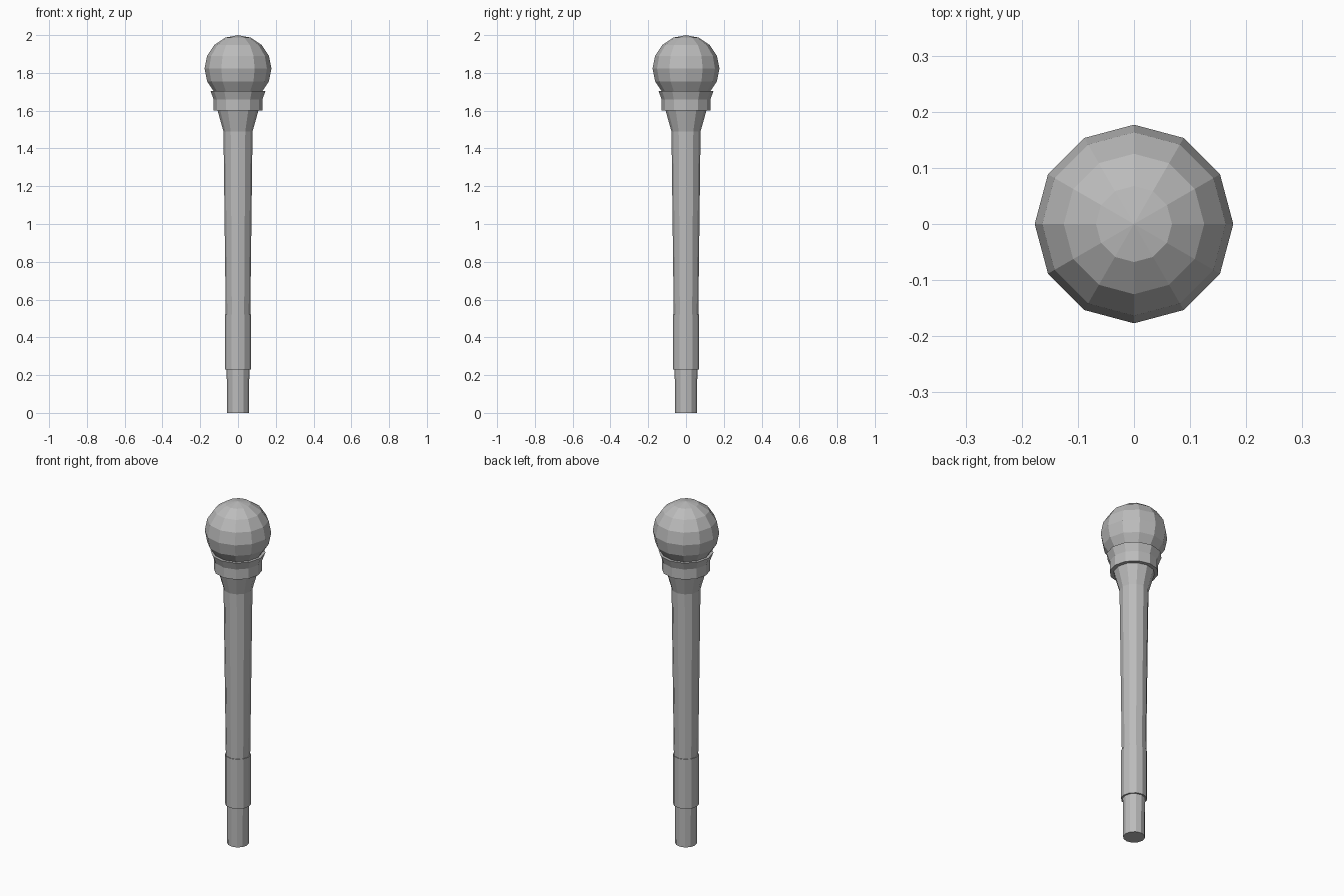
import bpy, bmesh, math
from mathutils import Matrix, Vector

cube = bpy.data.objects.get("Cube")
if cube:
    bpy.data.objects.remove(cube, do_unlink=True)

SIDES = 12

grey = bpy.data.materials.new("mid grey")
grey.use_nodes = True
colour = (0.5, 0.5, 0.5, 1)
grey.diffuse_color = colour
grey.node_tree.nodes["Principled BSDF"].inputs["Base Color"].default_value = colour


def finish(name, bm):
    bmesh.ops.recalc_face_normals(bm, faces=bm.faces)
    mesh = bpy.data.meshes.new(name)
    bm.to_mesh(mesh)
    bm.free()
    mesh.materials.append(grey)
    bpy.context.collection.objects.link(bpy.data.objects.new(name, mesh))


def turned(name, profile):
    """Closed faceted solid from (radius, height) rings, bottom to top."""
    bm = bmesh.new()
    rings = []
    for r, z in profile:
        angles = [math.tau * i / SIDES for i in range(SIDES)]
        rings.append([bm.verts.new((r * math.cos(a), r * math.sin(a), z)) for a in angles])
    for low, high in zip(rings, rings[1:]):
        for i in range(SIDES):
            j = (i + 1) % SIDES
            bm.faces.new((low[i], low[j], high[j], high[i]))
    bm.faces.new(rings[0])
    bm.faces.new(rings[-1])
    finish(name, bm)


# Handle, from the narrow tip up to the flared neck
turned("handle_tip", [(0.058, 0), (0.06, 0.23)])
turned("handle_sleeve", [(0.069, 0.23), (0.069, 0.52)])
turned("handle_shaft", [(0.065, 0.52), (0.077, 1.49)])
turned("neck", [(0.077, 1.49), (0.108, 1.6)])

# Collar with a flared lip under the head
turned("collar", [(0.129, 1.6), (0.129, 1.66), (0.146, 1.705)])

# Faceted round head
bm = bmesh.new()
bmesh.ops.create_uvsphere(bm, u_segments=SIDES, v_segments=8, radius=0.177,
                          matrix=Matrix.Translation(Vector((0, 0, 1.823))))
finish("head", bm)
